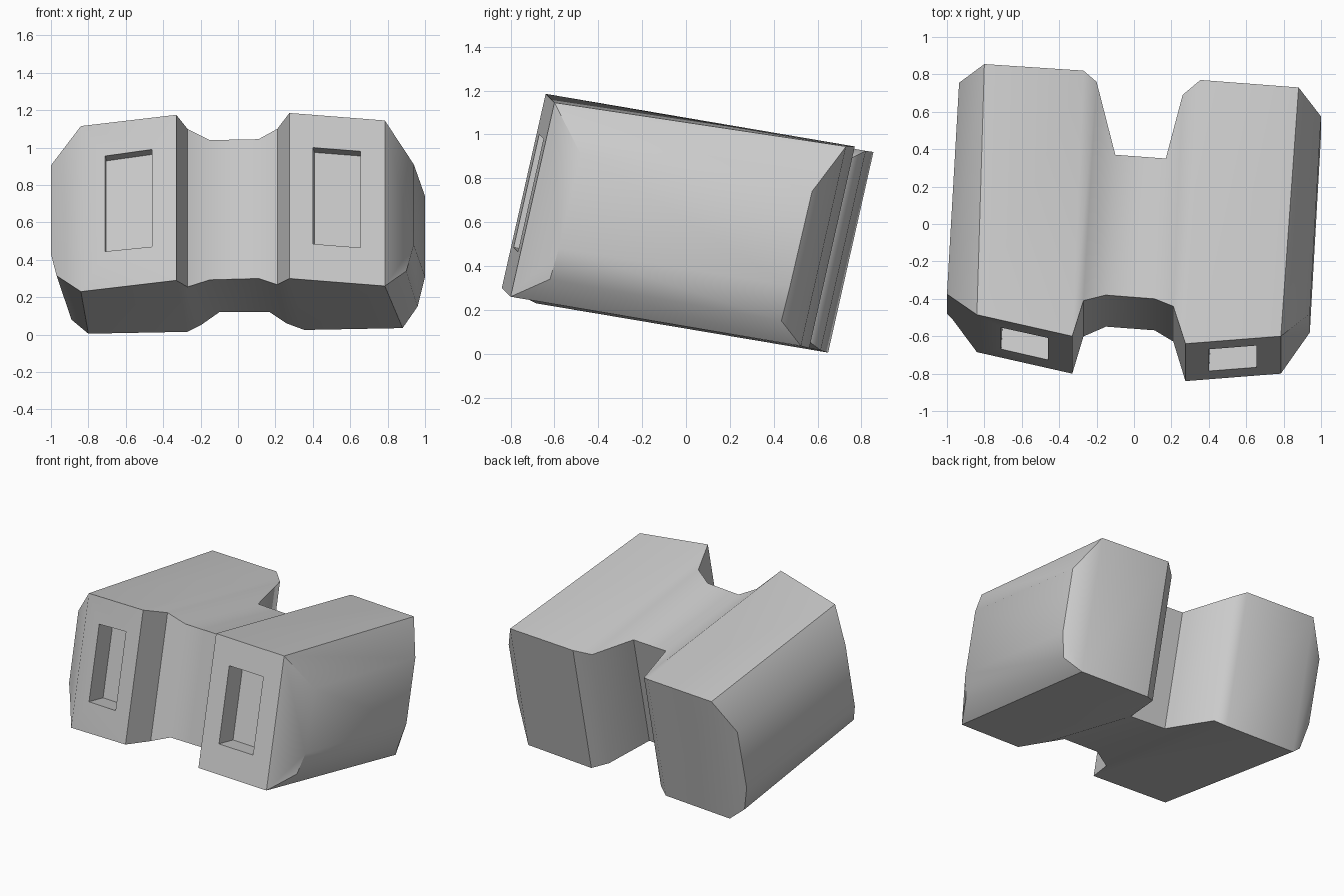
import bpy, bmesh, math
from mathutils import Vector

if "Cube" in bpy.data.objects:
    bpy.data.objects.remove(bpy.data.objects["Cube"])

LEAN = 0.226                              # end faces slope: y change per unit z
AXIS = Vector((0.055, 0.98, -0.172))      # long direction of the tilted body

# Stations across each end: x, top y, top z, bottom z
FRONT = [(-.84, -.485, 1.115, .23), (-.33, -.60, 1.175, .29), (-.27, -.41, 1.10, .255),
         (-.15, -.38, 1.04, .293), (.11, -.40, 1.045, .30), (.21, -.44, 1.10, .267),
         (.275, -.64, 1.185, .30), (.785, -.60, 1.145, .26)]
BACK = [(-.80, .855, .92, .005), (-.27, .82, .925, .015), (-.20, .76, .895, .05),
        (-.10, .37, .91, .12), (.17, .35, .91, .12), (.26, .69, .91, .06),
        (.355, .77, .945, .025), (.88, .73, .945, .035)]
# Chamfered outer side points, upper to lower
FRONT_SIDES = ([(-1, -.375, .905), (-1, -.48, .43), (-.97, -.51, .315)],
               [(.94, -.48, .91), (.94, -.58, .48), (.90, -.62, .34)])
BACK_SIDES = ([(-.935, .755, .70), (-.935, .65, .26), (-.89, .61, .08)],
              [(1, .575, .74), (1, .475, .31), (.96, .435, .15)])


def ring(stations, sides):
    left, right = sides
    top = [(x, y, zt) for x, y, zt, zb in stations]
    low = [(x, y - LEAN * (zt - zb), zb) for x, y, zt, zb in stations]
    return top + right + low[::-1] + left[::-1]


def make_object(name, verts, faces):
    bm = bmesh.new()
    vs = [bm.verts.new(v) for v in verts]
    for f in faces:
        bm.faces.new([vs[i] for i in f])
    bmesh.ops.recalc_face_normals(bm, faces=bm.faces)
    mesh = bpy.data.meshes.new(name)
    bm.to_mesh(mesh)
    bm.free()
    obj = bpy.data.objects.new(name, mesh)
    bpy.context.collection.objects.link(obj)
    return obj


# Twin-lobed body: two end rings bridged and capped in vertical strips
verts = ring(FRONT, FRONT_SIDES) + ring(BACK, BACK_SIDES)
n = len(verts) // 2
faces = [(i, (i + 1) % n, n + (i + 1) % n, n + i) for i in range(n)]
for o in (0, n):
    faces += [(o + i, o + i + 1, o + 17 - i, o + 18 - i) for i in range(7)]
    faces.append([o + i for i in range(7, 12)])
    faces.append([o + i for i in (18, 19, 20, 21, 0)])
body = make_object("twin_lobe_body", verts, faces)


# Tall recessed slots in the front of each lobe
def slot(a, b, corners, name):
    pts = []
    for x, z in corners:
        t = (x - a[0]) / (b[0] - a[0])
        y = a[1] + t * (b[1] - a[1])
        ztop = a[2] + t * (b[2] - a[2])
        pts.append(Vector((x, y - LEAN * (ztop - z), z)))
    vs = [p - AXIS * .1 for p in pts] + [p + AXIS * .15 for p in pts]
    fs = [(0, 1, 2, 3), (7, 6, 5, 4)] + [(i, (i + 1) % 4, 4 + (i + 1) % 4, 4 + i) for i in range(4)]
    cutter = make_object(name, vs, fs)
    cutter.hide_render = True
    mod = body.modifiers.new(name, 'BOOLEAN')
    mod.object = cutter
    mod.operation = 'DIFFERENCE'
    mod.solver = 'EXACT'
    return cutter


cutters = [
    slot(FRONT[0], FRONT[1], [(-.71, .445), (-.46, .47), (-.46, .99), (-.71, .955)], "left_slot_cutter"),
    slot(FRONT[6], FRONT[7], [(.40, .485), (.655, .465), (.655, .98), (.40, 1.0)], "right_slot_cutter"),
]
bpy.context.view_layer.objects.active = body
body.select_set(True)
for c in cutters:
    bpy.ops.object.modifier_apply(modifier=c.name)
for c in cutters:
    bpy.data.objects.remove(c)

bpy.ops.object.shade_smooth_by_angle(angle=math.radians(40))
